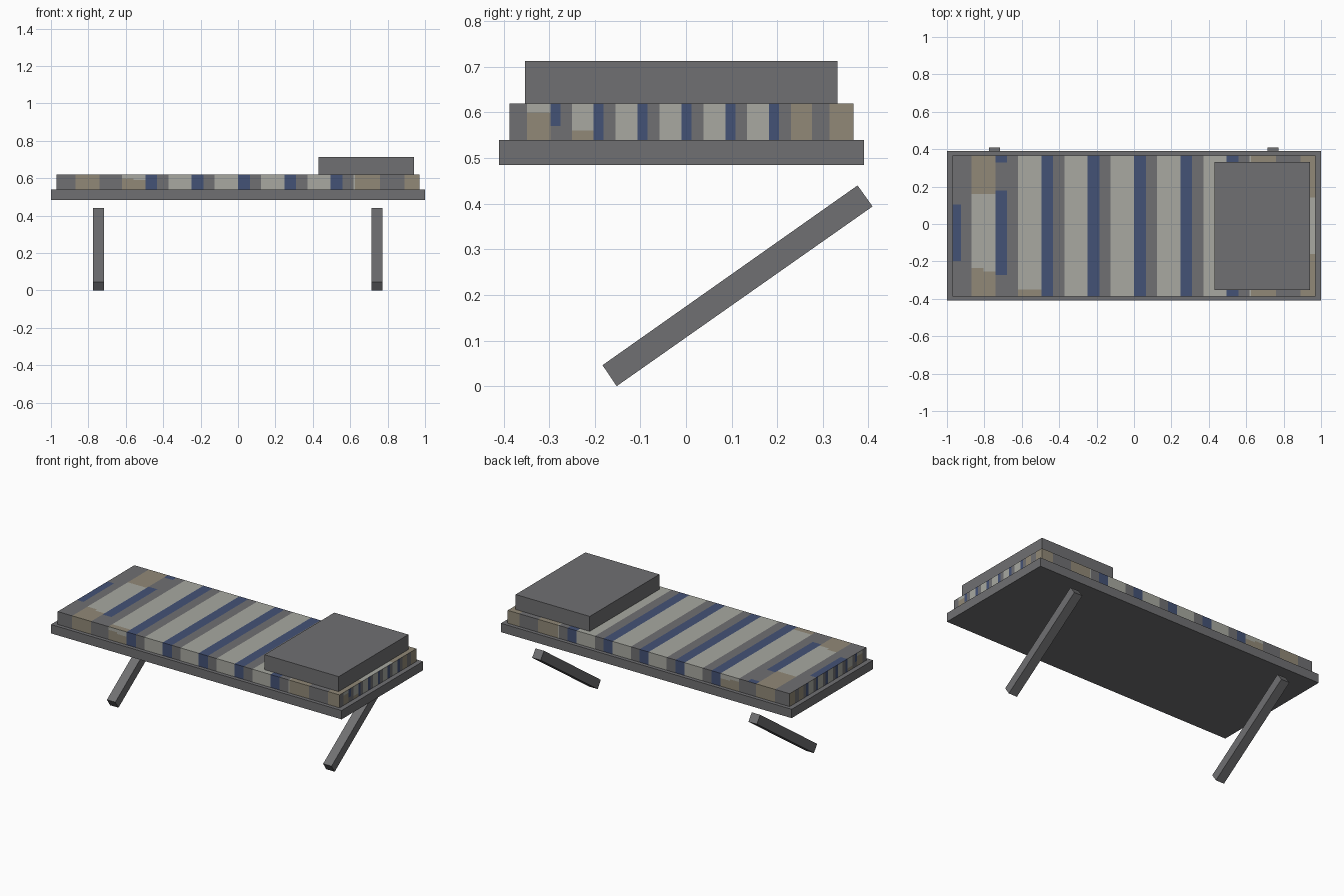
import bpy, bmesh, math
from mathutils import Vector

if "Cube" in bpy.data.objects:
    bpy.data.objects.remove(bpy.data.objects["Cube"])


def material(name, rgb):
    m = bpy.data.materials.new(name)
    lin = [((c / 255 + 0.055) / 1.055) ** 2.4 for c in rgb]
    m.diffuse_color = (*lin, 1)
    m.use_nodes = True
    m.node_tree.nodes["Principled BSDF"].inputs["Base Color"].default_value = m.diffuse_color
    return m


GREY, LIGHT, NAVY, TAN = range(4)
mats = [material("grey", (112, 112, 114)), material("pale_stripe", (168, 169, 161)),
        material("navy_stripe", (68, 82, 118)), material("tan_stripe", (145, 137, 119))]


def finish(name, bm, materials):
    me = bpy.data.meshes.new(name)
    bm.to_mesh(me)
    bm.free()
    for m in materials:
        me.materials.append(m)
    ob = bpy.data.objects.new(name, me)
    bpy.context.collection.objects.link(ob)
    return ob


def box(name, lo, hi):
    bm = bmesh.new()
    bmesh.ops.create_cube(bm, size=1)
    for v in bm.verts:
        v.co = Vector([lo[i] + (v.co[i] + 0.5) * (hi[i] - lo[i]) for i in range(3)])
    return finish(name, bm, mats[:1])


# Bed board and pillow
box("bed_board", (-1, -0.41, 0.485), (1, 0.39, 0.54))
box("pillow", (0.43, -0.353, 0.62), (0.94, 0.332, 0.713))

# Slanted legs, detached just below the board
profile = [(-0.183, 0.046), (-0.152, 0.0), (0.409, 0.394), (0.376, 0.44)]
for side, cx in (("left", -0.745), ("right", 0.743)):
    bm = bmesh.new()
    face = bm.faces.new([bm.verts.new((cx - 0.029, y, z)) for y, z in profile])
    ext = bmesh.ops.extrude_face_region(bm, geom=[face])
    for g in ext["geom"]:
        if isinstance(g, bmesh.types.BMVert):
            g.co.x += 0.058
    bmesh.ops.recalc_face_normals(bm, faces=bm.faces)
    finish(side + "_leg", bm, mats[:1])


# Striped mattress: every side is a grid cut along the stripe borders
X0, X1, Y0, Y1, Z0, Z1 = -0.97, 0.97, -0.387, 0.367, 0.54, 0.62


def repeat(t, period, navy, grey):
    """Navy, grey, pale repeating pattern."""
    t %= period
    return NAVY if t < navy else GREY if t < grey else LIGHT


def long_stripe(x):
    if x < -0.87 or -0.74 < x < -0.62 or 0.76 < x < 0.89:
        return GREY
    if x < -0.74 or x > 0.625:
        return TAN
    return repeat(x, 0.2475, 0.063, 0.123)


def top_rule(x, y):
    if x < -0.87:
        return NAVY if x < -0.925 and -0.19 < y < 0.095 else GREY
    if x < -0.74:
        low = -0.22 - 0.04 * (x + 0.87) / 0.13
        return LIGHT if low < y < 0.16 else TAN
    if x < -0.68:
        return NAVY if -0.28 < y < 0.17 or y > 0.335 else GREY
    if x < -0.62:
        return GREY
    if x < -0.49:
        return TAN if y < -0.335 - 0.2 * (x + 0.62) else LIGHT
    if x > 0.89:
        return LIGHT if -0.17 < y < 0.15 else TAN
    return long_stripe(x)


def front_rule(x, z):
    if -0.62 < x < -0.5 and z < 0.6 - 0.15 * (x + 0.62):
        return TAN
    return long_stripe(x)


def end_rule(y, z):
    if y < -0.348 or 0.276 < y < 0.315:
        return GREY
    if y < -0.297:
        return TAN if z < 0.605 - 0.25 * (y + 0.348) else LIGHT
    if y < -0.275:
        return NAVY if z > 0.575 else GREY
    if -0.25 < y < -0.2 and z < 0.565 - 0.2 * (y + 0.25):
        return TAN
    if y > 0.23:
        return TAN
    return repeat(y + 0.01, 0.0962, 0.022, 0.048)


def spread(a, b, n):
    return [a + (b - a) * i / n for i in range(n + 1)]


x_cuts = [X0, -0.925, -0.87, -0.805, -0.74, -0.68, -0.62, -0.56, 0.625, 0.76, 0.89, X1]
x_cuts += [k * 0.2475 + d for k in range(-2, 3) for d in (0, 0.063, 0.123)
           if k * 0.2475 + d < 0.62]
x_cuts = sorted(set(x_cuts))
y_cuts = [Y0, -0.348, -0.322, -0.297, -0.275, -0.25, -0.225, 0.23, 0.276, 0.315, Y1]
y_cuts += [k * 0.0962 - 0.01 + d for k in range(-2, 3) for d in (0, 0.022, 0.048)
           if k * 0.0962 - 0.01 + d < 0.23]
y_cuts = sorted(set(y_cuts))
z_cuts = spread(Z0, Z1, 8)

bm = bmesh.new()


def panel(us, vs, place, rule, outward):
    for u0, u1 in zip(us, us[1:]):
        for v0, v1 in zip(vs, vs[1:]):
            f = bm.faces.new([bm.verts.new(place(u, v)) for u, v in
                              ((u0, v0), (u1, v0), (u1, v1), (u0, v1))])
            f.normal_update()
            if f.normal.dot(Vector(outward)) < 0:
                f.normal_flip()
            f.material_index = rule((u0 + u1) / 2, (v0 + v1) / 2)


panel(x_cuts, spread(Y0, Y1, 40), lambda x, y: (x, y, Z1), top_rule, (0, 0, 1))
panel([X0, X1], [Y0, Y1], lambda x, y: (x, y, Z0), lambda x, y: GREY, (0, 0, -1))
for y, s in ((Y0, -1), (Y1, 1)):
    panel(x_cuts, z_cuts, lambda x, z: (x, y, z), front_rule, (0, s, 0))
for x, s in ((X0, -1), (X1, 1)):
    panel(y_cuts, z_cuts, lambda y, z: (x, y, z), end_rule, (s, 0, 0))
bmesh.ops.remove_doubles(bm, verts=bm.verts, dist=0.0001)
finish("striped_mattress", bm, mats)
